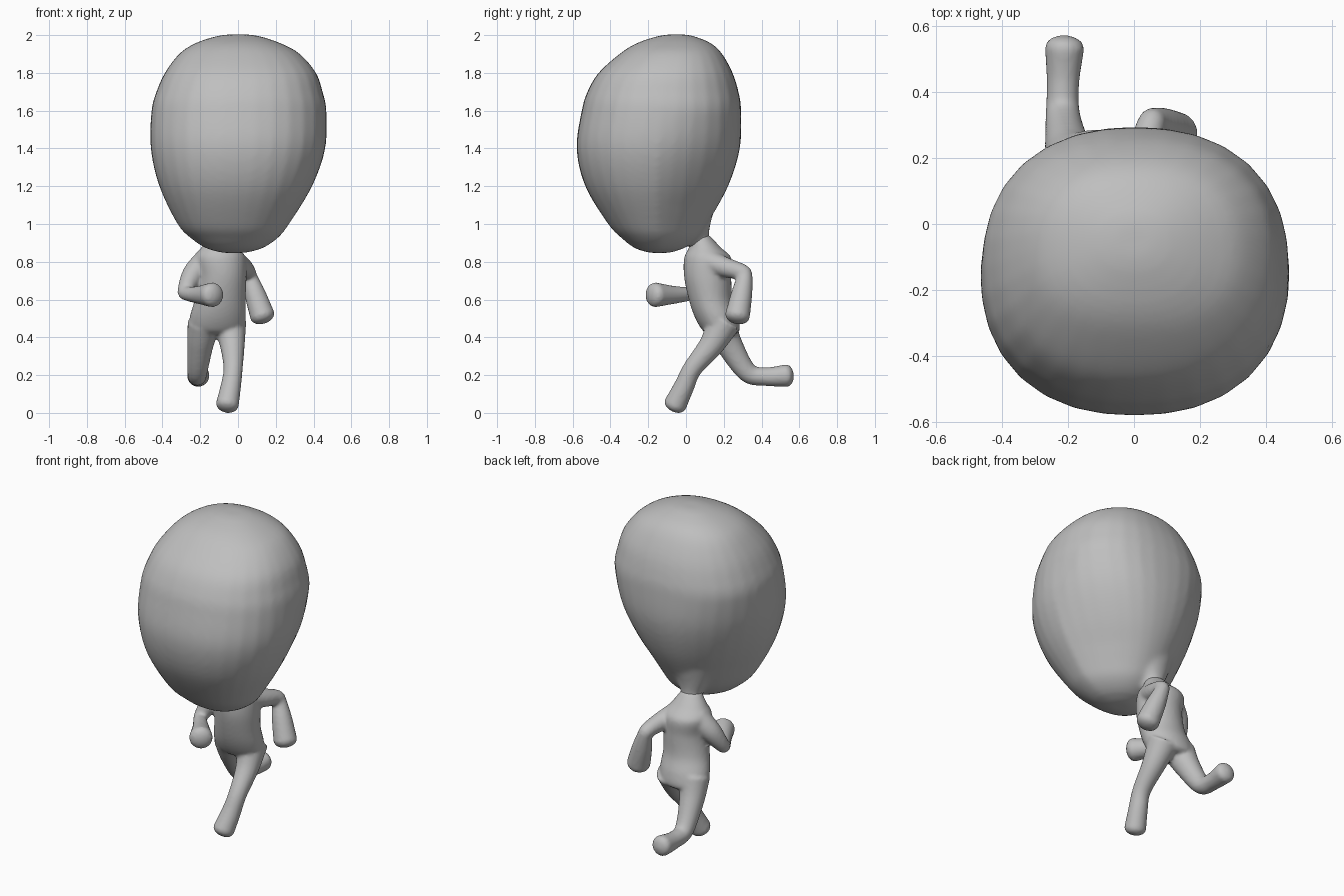
import bpy, bmesh, math
from mathutils import Vector

cube = bpy.data.objects.get("Cube")
if cube:
    bpy.data.objects.remove(cube, do_unlink=True)

grey = bpy.data.materials.new("plain grey")
COLOUR = (0.52, 0.52, 0.52, 1)
grey.use_nodes = True
grey.diffuse_color = COLOUR
grey.node_tree.nodes["Principled BSDF"].inputs["Base Color"].default_value = COLOUR

SIDES = 32


def spline(keys, steps=6):
    """Smooth curve through tuples of any length."""
    out = []
    for i in range(len(keys) - 1):
        a, b = keys[max(i - 1, 0)], keys[i]
        c, d = keys[i + 1], keys[min(i + 2, len(keys) - 1)]
        for s in range(steps):
            t = s / steps
            out.append(tuple(
                q + t / 2 * (r - p + t * (2*p - 5*q + 4*r - e + t * (3*(q - r) + e - p)))
                for p, q, r, e in zip(a, b, c, d)))
    return out + [keys[-1]]


def skin(bm, rings):
    """Closed surface through a row of equal rings."""
    rows = [[bm.verts.new(p) for p in ring] for ring in rings]
    faces = [bm.faces.new(rows[0]), bm.faces.new(rows[-1])]
    for a, b in zip(rows, rows[1:]):
        for i in range(SIDES):
            j = (i + 1) % SIDES
            faces.append(bm.faces.new((a[i], a[j], b[j], b[i])))
    bmesh.ops.recalc_face_normals(bm, faces=faces)


def stack(bm, keys, taper=lambda z: 0, square=2.0):
    """Level oval rings (x, y, z, x radius, y radius), narrower at the back by taper."""
    rings = []
    for x, y, z, rx, ry in spline(keys):
        ring = []
        for i in range(SIDES):
            a = math.tau * i / SIDES
            c, s = math.cos(a), math.sin(a)
            swell = (abs(c) ** square + abs(s) ** square) ** (-1 / square)
            narrow = 1 - taper(z) * max(0, s)
            ring.append((x + rx * c * swell * narrow, y + ry * s * swell, z))
        rings.append(ring)
    skin(bm, rings)


def limb(bm, keys):
    """Round tube (x, y, z, radius) with a rounded far end."""
    path = spline(keys)
    tip, before = Vector(path[-1][:3]), Vector(path[-2][:3])
    ahead, r = (tip - before).normalized(), path[-1][3]
    for a in (30, 55, 75, 86):
        a = math.radians(a)
        path.append((*(tip + ahead * r * 0.6 * math.sin(a)), r * math.cos(a)))
    pts = [Vector(p[:3]) for p in path]
    rings, side = [], Vector((1, 0.3, 0.2))
    for i, p in enumerate(pts):
        along = (pts[min(i + 1, len(pts) - 1)] - pts[max(i - 1, 0)]).normalized()
        side = (side - along * side.dot(along)).normalized()
        other = along.cross(side)
        rings.append([p + path[i][3] * (side * math.cos(math.tau * k / SIDES)
                                        + other * math.sin(math.tau * k / SIDES))
                      for k in range(SIDES)])
    skin(bm, rings)


def finish(bm, name, voxel, rounds):
    """Melt the overlapping pieces into one smooth skin."""
    mesh = bpy.data.meshes.new(name)
    bm.to_mesh(mesh)
    bm.free()
    mesh.materials.append(grey)
    obj = bpy.data.objects.new(name, mesh)
    bpy.context.collection.objects.link(obj)
    melt = obj.modifiers.new("melt", 'REMESH')
    melt.mode = 'VOXEL'
    melt.voxel_size = voxel
    melt.use_smooth_shade = True
    soften = obj.modifiers.new("soften", 'SMOOTH')
    soften.factor = 0.5
    soften.iterations = rounds


# Big egg-shaped head, with a neck flaring into its lower back
bm = bmesh.new()
stack(bm, [
    (0, -.05, 2.003, .06, .05), (0, -.055, 1.99, .13, .11), (0, -.065, 1.955, .23, .2),
    (.008, -.08, 1.9, .32, .272), (.013, -.108, 1.8, .4, .355),
    (.008, -.122, 1.7, .44, .4), (.005, -.13, 1.6, .463, .422),
    (0, -.147, 1.4, .462, .432), (-.012, -.155, 1.2, .405, .378),
    (-.025, -.15, 1.0, .296, .262), (-.02, -.14, .925, .23, .2),
    (-.02, -.14, .872, .15, .13), (-.02, -.14, .847, .06, .05),
], taper=lambda z: 0.35 * min(1, max(0, (1.6 - z) / 0.5)), square=2.3)
stack(bm, [
    (-.09, .08, .87, .065, .055), (-.085, .07, .925, .06, .052),
    (-.08, .052, 1.0, .1, .078), (-.065, .01, 1.15, .19, .16),
])
finish(bm, "head", 0.015, 8)

# Torso leaning forward, melted together with the arms and legs
bm = bmesh.new()
stack(bm, [
    (-.09, .075, .94, .055, .05), (-.095, .1, .875, .1, .085), (-.095, .115, .82, .135, .125),
    (-.085, .115, .72, .13, .125), (-.095, .13, .6, .135, .115), (-.107, .16, .51, .148, .115),
    (-.115, .185, .44, .143, .1), (-.115, .19, .415, .09, .07),
])
# right arm, bent forward
limb(bm, [(-.16, .12, .81, .07), (-.235, .095, .735, .06), (-.278, .05, .65, .042),
          (-.27, .02, .632, .038), (-.21, -.06, .625, .047), (-.135, -.165, .625, .066)])
# left arm, swung back
limb(bm, [(-.02, .12, .8, .065), (.025, .21, .77, .053), (.05, .295, .745, .044),
          (.06, .31, .72, .042), (.09, .295, .63, .056), (.13, .272, .512, .066)])
# left leg, striding forward
limb(bm, [(-.045, .2, .48, .09), (-.03, .135, .36, .066), (-.026, .035, .235, .051),
          (-.038, -.01, .14, .054), (-.057, -.058, .042, .061)])
# right leg, kicked back
limb(bm, [(-.18, .18, .47, .088), (-.2, .23, .36, .07), (-.215, .325, .215, .053),
          (-.215, .42, .192, .049), (-.21, .535, .198, .06)])
finish(bm, "body", 0.01, 5)
